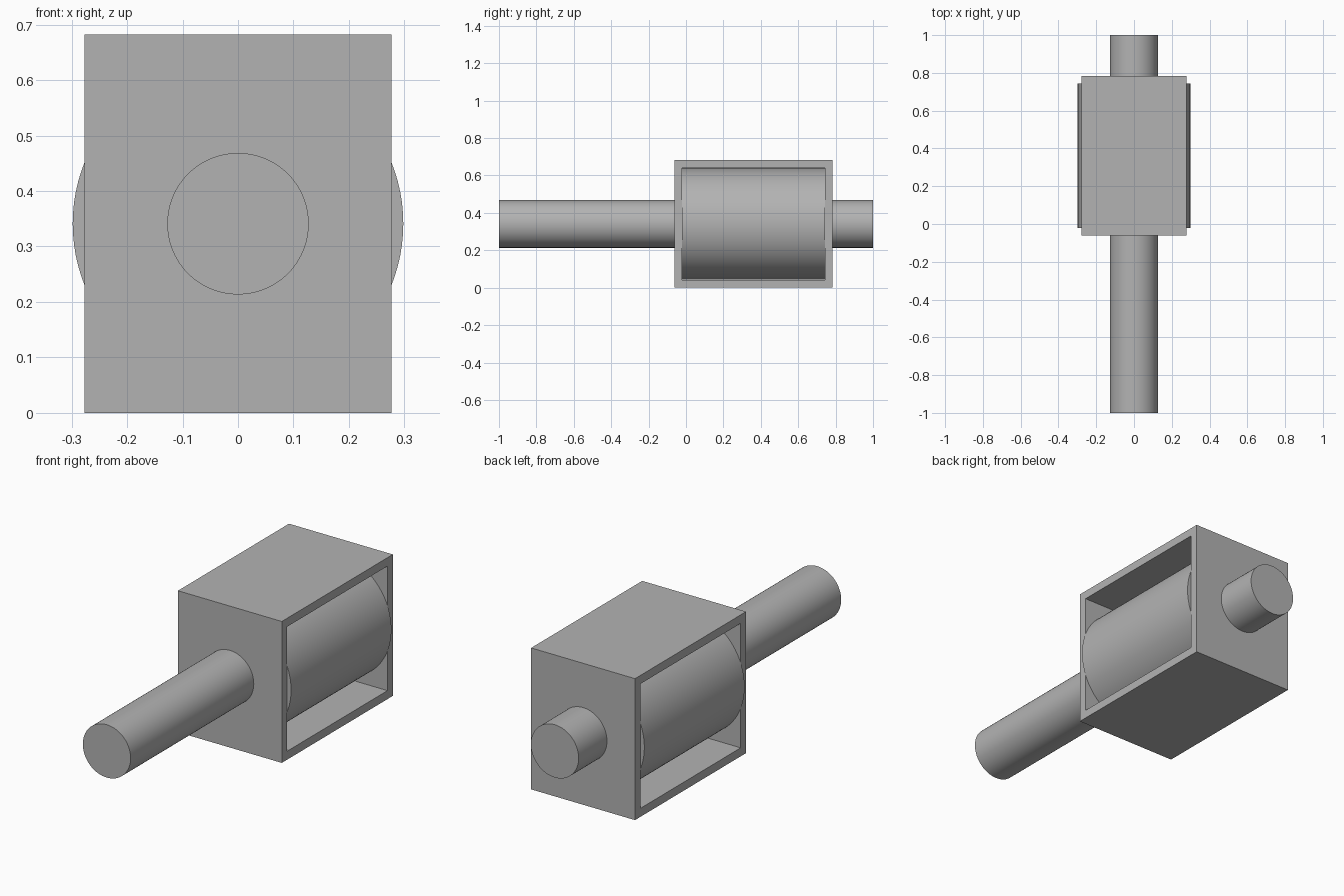
import bpy
import bmesh
import math

cube = bpy.data.objects.get("Cube")
if cube:
    bpy.data.objects.remove(cube, do_unlink=True)

AXIS_Z = 0.341
WALL = 0.041
FRAME_FRONT, FRAME_BACK = -0.062, 0.784
HALF_WIDTH = 0.277

grey = bpy.data.materials.new("plain grey")
grey.use_nodes = True
colour = (0.45, 0.45, 0.45, 1)
grey.diffuse_color = colour
grey.node_tree.nodes["Principled BSDF"].inputs["Base Color"].default_value = colour


def cylinder(name, radius, front, back):
    """Smooth cylinder lying along y at the axle height."""
    bpy.ops.mesh.primitive_cylinder_add(
        vertices=96, radius=radius, depth=back - front,
        location=(0, (front + back) / 2, AXIS_Z), rotation=(math.pi / 2, 0, 0))
    obj = bpy.context.object
    obj.name = name
    obj.data.materials.append(grey)
    bpy.ops.object.shade_smooth_by_angle(angle=math.radians(30))
    return obj


def rectangle(bm, x, inset):
    """Corners of the frame outline at one side, moved inwards by inset."""
    y0, y1 = FRAME_FRONT + inset, FRAME_BACK - inset
    z0, z1 = inset, 2 * AXIS_Z - inset
    return [bm.verts.new((x, y, z)) for y, z in ((y0, z0), (y1, z0), (y1, z1), (y0, z1))]


# Rectangular housing, open on both sides
bm = bmesh.new()
loops = [rectangle(bm, x, inset) for x, inset in
         ((-HALF_WIDTH, 0), (HALF_WIDTH, 0), (HALF_WIDTH, WALL), (-HALF_WIDTH, WALL))]
for i, loop in enumerate(loops):
    following = loops[(i + 1) % 4]
    for j in range(4):
        k = (j + 1) % 4
        bm.faces.new((loop[j], loop[k], following[k], following[j]))
bmesh.ops.recalc_face_normals(bm, faces=bm.faces)
mesh = bpy.data.meshes.new("housing")
bm.to_mesh(mesh)
bm.free()
mesh.materials.append(grey)
housing = bpy.data.objects.new("housing", mesh)
bpy.context.collection.objects.link(housing)

# Roller held inside the housing, and the shaft through everything
cylinder("roller", 0.298, FRAME_FRONT + WALL, FRAME_BACK - WALL)
cylinder("shaft", 0.1275, -1, 1)
